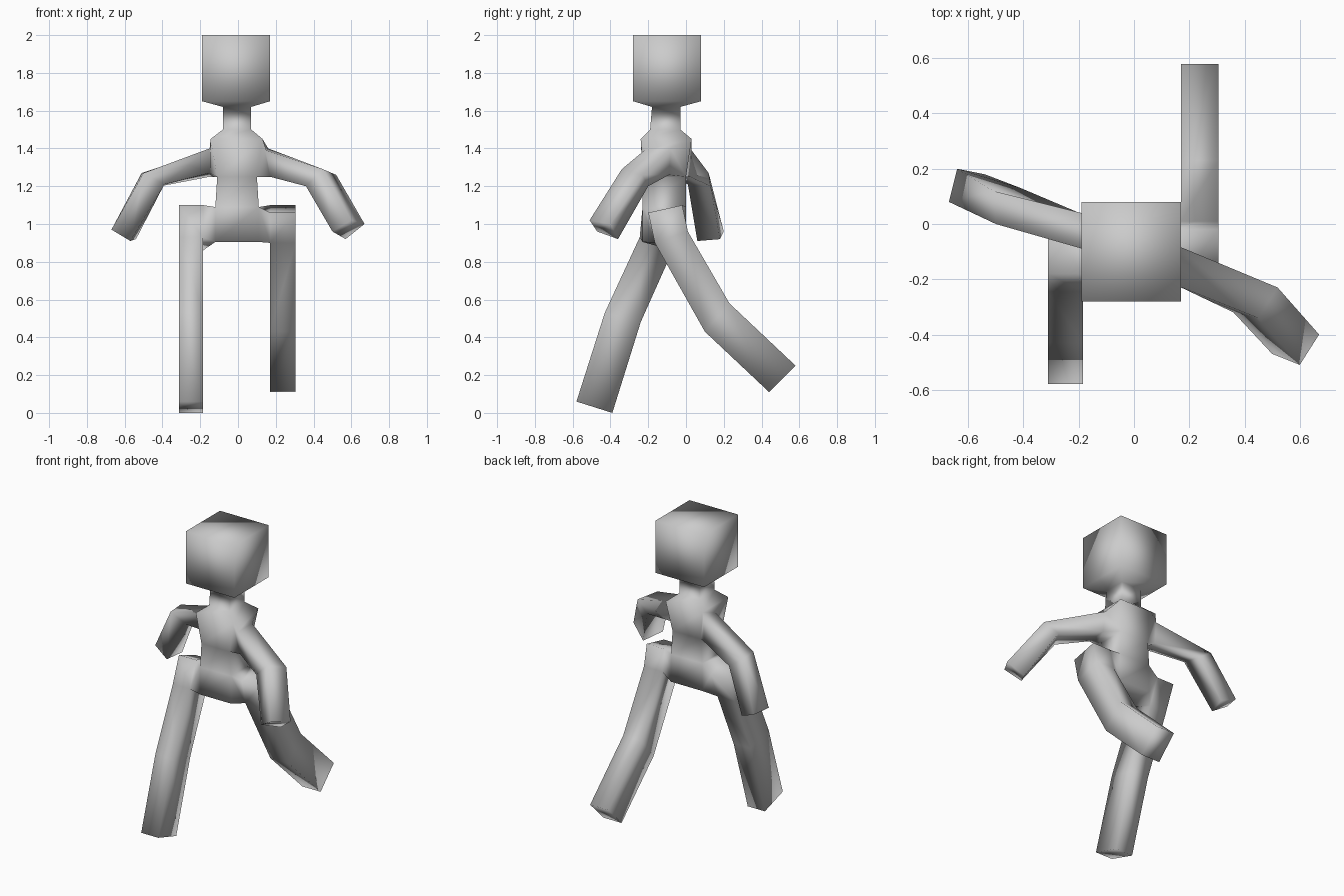
import bpy, bmesh

if "Cube" in bpy.data.objects:
    bpy.data.objects.remove(bpy.data.objects["Cube"])

bm = bmesh.new()


def ring(points):
    return [bm.verts.new(p) for p in points]


def bridge(a, b, skip=None):
    """Join two four-sided rings with quads, leaving side `skip` open."""
    for i in range(4):
        if i != skip:
            j = (i + 1) % 4
            bm.faces.new((a[i], a[j], b[j], b[i]))


# Torso, neck and head: stacked rings (x0, x1, y0, y1, z)
levels = [
    (-.12, .11, -.23, .00, .905),
    (-.12, .11, -.23, .00, 1.09),
    (-.11, .10, -.23, .00, 1.25),
    (-.145, .13, -.24, .03, 1.45),
    (-.08, .07, -.19, -.03, 1.50),
    (-.08, .07, -.18, -.03, 1.62),
    (-.19, .17, -.28, .08, 1.65),
    (-.19, .17, -.28, .08, 2.00),
]
rings = [ring([(x0, y0, z), (x1, y0, z), (x1, y1, z), (x0, y1, z)])
         for x0, x1, y0, y1, z in levels]
for k, (a, b) in enumerate(zip(rings, rings[1:])):
    if k in (0, 2):          # hip and shoulder sockets stay open
        for i in (0, 2):
            j = i + 1
            bm.faces.new((a[i], a[j], b[j], b[i]))
    else:
        bridge(a, b)
bm.faces.new(rings[0])
bm.faces.new(rings[-1])


def socket(level, right):
    """Open side quad: front low, back low, back top, front top."""
    f, b = (1, 2) if right else (0, 3)
    lo, hi = rings[level], rings[level + 1]
    return [lo[f], lo[b], hi[b], hi[f]]


# Arms: shoulder, elbow and hand sections
arms = {
    True: [
        [(.17, -.22, 1.25), (.17, -.09, 1.26), (.16, -.08, 1.40), (.15, -.22, 1.39)],
        [(.36, -.32, 1.20), (.43, -.20, 1.20), (.52, -.23, 1.26), (.45, -.34, 1.29)],
        [(.50, -.47, .96), (.57, -.36, .92), (.67, -.40, 1.00), (.60, -.51, 1.02)],
    ],
    False: [
        [(-.15, -.11, 1.27), (-.15, .02, 1.25), (-.15, .03, 1.39), (-.15, -.10, 1.40)],
        [(-.39, .01, 1.21), (-.41, .13, 1.20), (-.51, .12, 1.27), (-.50, .00, 1.27)],
        [(-.57, .06, .91), (-.54, .18, .92), (-.64, .20, .96), (-.67, .08, .97)],
    ],
}
for right, sections in arms.items():
    prev = socket(2, right)
    for pts in sections:
        cur = ring(pts)
        bridge(prev, cur)
        prev = cur
    bm.faces.new(prev)

# Legs: (front y, z, back y, z) at top, hip, knee and foot
legs = {
    True: (.17, .305, [(-.20, 1.06, -.02, 1.10), (-.165, .90, .01, .96),
                       (.10, .43, .23, .58), (.44, .11, .58, .25)]),
    False: (-.185, -.312, [(-.18, 1.10, .00, 1.03), (-.245, .93, -.07, .86),
                           (-.43, .53, -.24, .48), (-.58, .06, -.39, .00)]),
}
for right, (xi, xo, sections) in legs.items():
    r = [ring([(xi, fy, fz), (xi, by, bz), (xo, by, bz), (xo, fy, fz)])
         for fy, fz, by, bz in sections]
    bridge(r[0], r[1], skip=0)
    bridge(r[1], r[2])
    bridge(r[2], r[3])
    bm.faces.new(r[0])
    bm.faces.new(r[3])
    # hip block joining the pelvis to the inner thigh
    bridge(socket(0, right), [r[1][0], r[1][1], r[0][1], r[0][0]])

bmesh.ops.recalc_face_normals(bm, faces=bm.faces)
for f in bm.faces:
    f.smooth = True
mesh = bpy.data.meshes.new("walking_figure")
bm.to_mesh(mesh)
bm.free()
bpy.context.collection.objects.link(bpy.data.objects.new("walking_figure", mesh))
